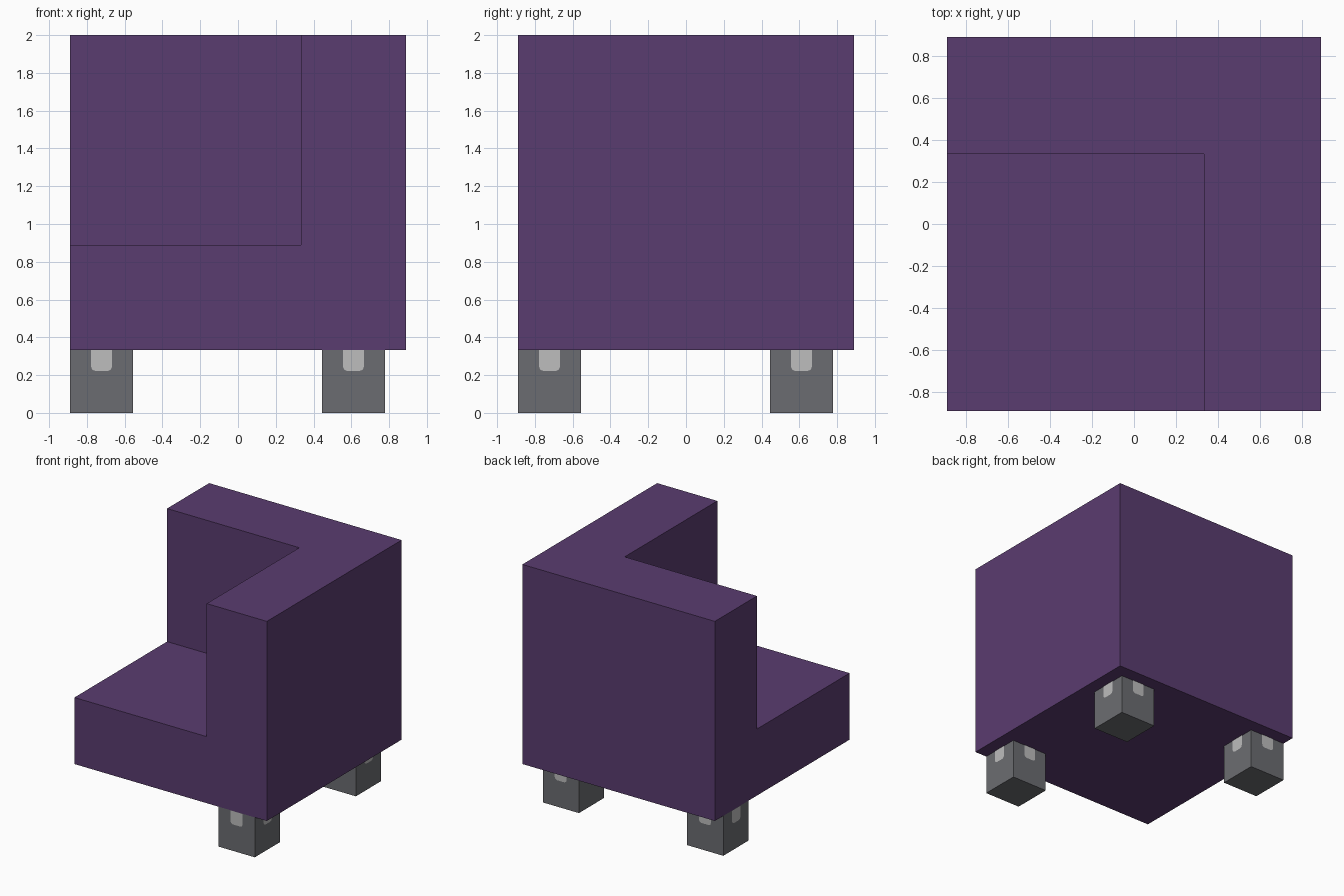
import bpy
import math

if "Cube" in bpy.data.objects:
    bpy.data.objects.remove(bpy.data.objects["Cube"])

U = 2 / 18  # base unit: the chair is 16 wide, 16 deep and 18 tall


def material(name, rgb):
    m = bpy.data.materials.new(name)
    m.diffuse_color = (*rgb, 1)
    m.use_nodes = True
    m.node_tree.nodes["Principled BSDF"].inputs["Base Color"].default_value = m.diffuse_color
    return m


purple = material("purple fabric", (0.102, 0.045, 0.160))
dark_grey = material("dark grey metal", (0.148, 0.152, 0.165))
light_grey = material("light grey fitting", (0.51, 0.51, 0.51))


def mesh_object(name, verts, faces, mat=None):
    me = bpy.data.meshes.new(name)
    me.from_pydata(verts, [], faces)
    ob = bpy.data.objects.new(name, me)
    bpy.context.collection.objects.link(ob)
    if mat:
        me.materials.append(mat)
    return ob


def box(name, lo, hi, mat=None):
    """Box between two corners, given in base units."""
    verts = [(x * U, y * U, z * U) for z in (lo[2], hi[2])
             for x, y in ((lo[0], lo[1]), (hi[0], lo[1]), (hi[0], hi[1]), (lo[0], hi[1]))]
    faces = [(3, 2, 1, 0), (4, 5, 6, 7)]
    faces += [(i, (i + 1) % 4, (i + 1) % 4 + 4, i + 4) for i in range(4)]
    return mesh_object(name, verts, faces, mat)


# Upholstered block with the seating space cut from its front left corner
body = box("seat_body", (-8, -8, 3), (8, 8, 18), purple)
cutter = box("seat_cutter", (-10, -10, 8), (3, 3, 20), purple)
cutter.hide_render = True
cutter.hide_viewport = True
cut = body.modifiers.new("seating_space", 'BOOLEAN')
cut.operation = 'DIFFERENCE'
cut.solver = 'EXACT'
cut.object = cutter

# Fitting outline: flat top against the body, rounded lower end
r = 0.5
outline = [(r, 3), (-r, 3), (-r, 2.2)]
outline += [(-0.3 - 0.2 * math.cos(a), 2.2 - 0.2 * math.sin(a)) for a in (math.pi / 4, math.pi / 2)]
outline += [(0.3 + 0.2 * math.cos(a), 2.2 - 0.2 * math.sin(a)) for a in (math.pi / 2, math.pi / 4)]
outline += [(r, 2.2)]

# Three legs (the front left corner is open), each with a fitting on every side
for name, x, y in (("front_right", 4, -8), ("back_right", 4, 4), ("back_left", -8, 4)):
    box(name + "_leg", (x, y, 0), (x + 3, y + 3, 3), dark_grey)
    verts, faces = [], []
    for nx, ny in ((0, -1), (1, 0), (0, 1), (-1, 0)):
        d = 1.5 + 0.03
        faces.append(range(len(verts), len(verts) + len(outline)))
        verts += [((x + 1.5 + nx * d - ny * t) * U, (y + 1.5 + ny * d + nx * t) * U, z * U)
                  for t, z in outline]
    mesh_object(name + "_leg_fittings", verts, [tuple(f) for f in faces], light_grey)
